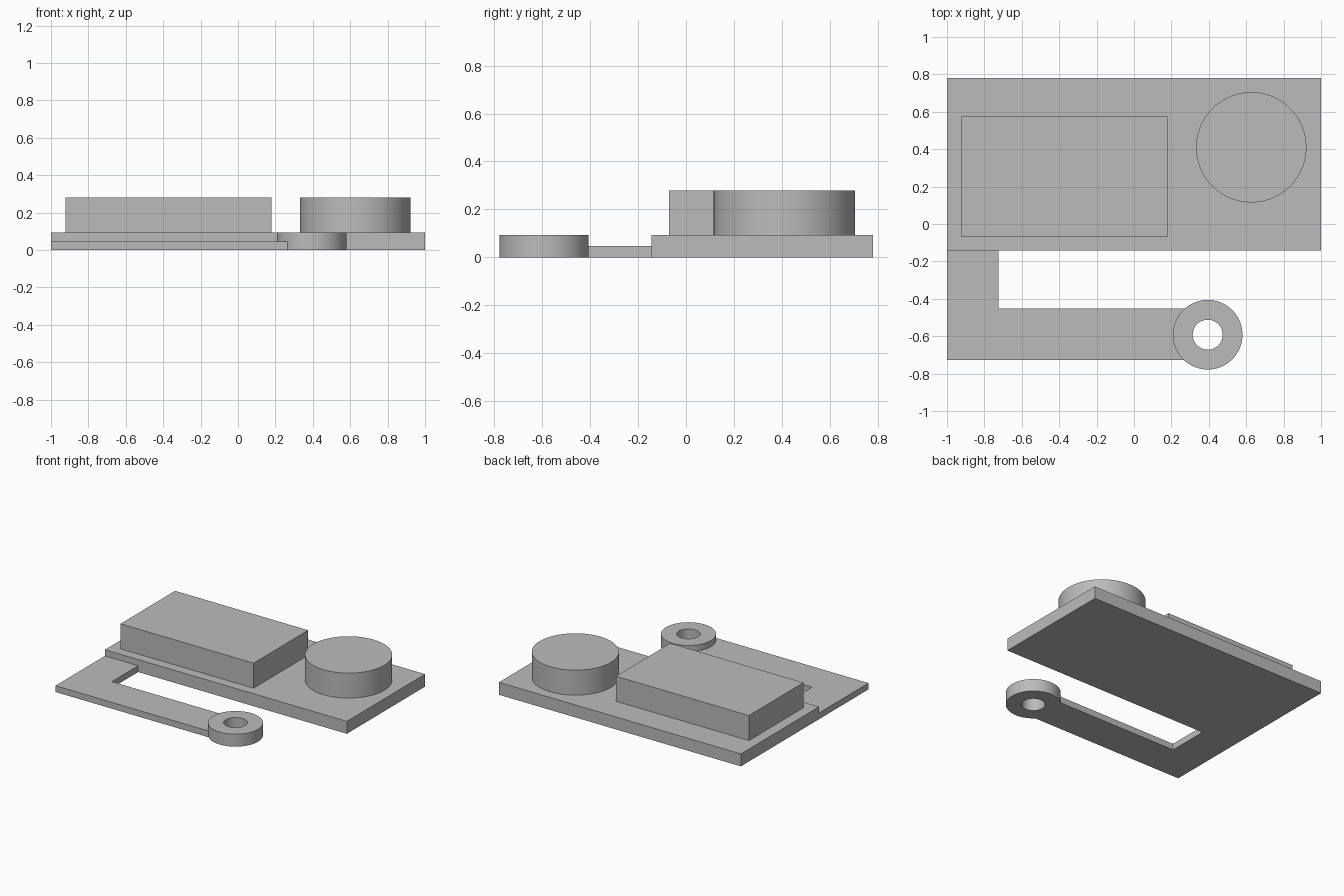
import bpy, bmesh, math

cube = bpy.data.objects.get("Cube")
if cube:
    bpy.data.objects.remove(cube, do_unlink=True)

grey = bpy.data.materials.new("plain grey")
grey.use_nodes = True
colour = (0.5, 0.5, 0.5, 1)
grey.diffuse_color = colour
grey.node_tree.nodes["Principled BSDF"].inputs["Base Color"].default_value = colour

BASE_TOP, ARM_TOP, BLOCK_TOP = 0.093, 0.047, 0.28


def circle(x, y, r, n=96):
    return [(x + r * math.cos(2 * math.pi * i / n), y + r * math.sin(2 * math.pi * i / n))
            for i in range(n)]


def rect(x0, x1, y0, y1):
    return [(x0, y0), (x1, y0), (x1, y1), (x0, y1)]


def finish(name, bm, smooth=False):
    bmesh.ops.recalc_face_normals(bm, faces=bm.faces)
    mesh = bpy.data.meshes.new(name)
    bm.to_mesh(mesh)
    bm.free()
    mesh.materials.append(grey)
    obj = bpy.data.objects.new(name, mesh)
    bpy.context.collection.objects.link(obj)
    if smooth:
        bpy.ops.object.select_all(action='DESELECT')
        obj.select_set(True)
        bpy.context.view_layer.objects.active = obj
        bpy.ops.object.shade_smooth_by_angle(angle=math.radians(30))
    return obj


def prism(name, outline, z0, z1, smooth=False):
    """Extrude a flat outline upwards."""
    bm = bmesh.new()
    face = bm.faces.new([bm.verts.new((x, y, z0)) for x, y in outline])
    ext = bmesh.ops.extrude_face_region(bm, geom=[face], use_keep_orig=True)
    top = [v for v in ext["geom"] if isinstance(v, bmesh.types.BMVert)]
    bmesh.ops.translate(bm, verts=top, vec=(0, 0, z1 - z0))
    return finish(name, bm, smooth)


def ring(name, x, y, r_out, r_in, z0, z1):
    """Flat washer with a through hole."""
    bm = bmesh.new()
    loops = [[bm.verts.new((px, py, z)) for px, py in circle(x, y, r)]
             for r, z in ((r_out, z0), (r_out, z1), (r_in, z1), (r_in, z0))]
    for a, b in zip(loops, loops[1:] + loops[:1]):
        for i in range(len(a)):
            j = (i + 1) % len(a)
            bm.faces.new((a[i], a[j], b[j], b[i]))
    return finish(name, bm, True)


# Base plate with the rectangular block and round drum on top
prism("base_plate", rect(-1, 1, -0.143, 0.78), 0, BASE_TOP)
prism("rectangular_block", rect(-0.922, 0.178, -0.07, 0.574), BASE_TOP, BLOCK_TOP)
prism("round_drum", circle(0.627, 0.41, 0.295), BASE_TOP, BLOCK_TOP, True)

# Thin L-shaped arm leading to the eyelet
prism("l_shaped_arm", [(-1, -0.143), (-1, -0.726), (0.28, -0.726), (0.28, -0.453),
                       (-0.725, -0.453), (-0.725, -0.143)], 0, ARM_TOP)
ring("eyelet_ring", 0.394, -0.592, 0.186, 0.08, 0, BASE_TOP)
